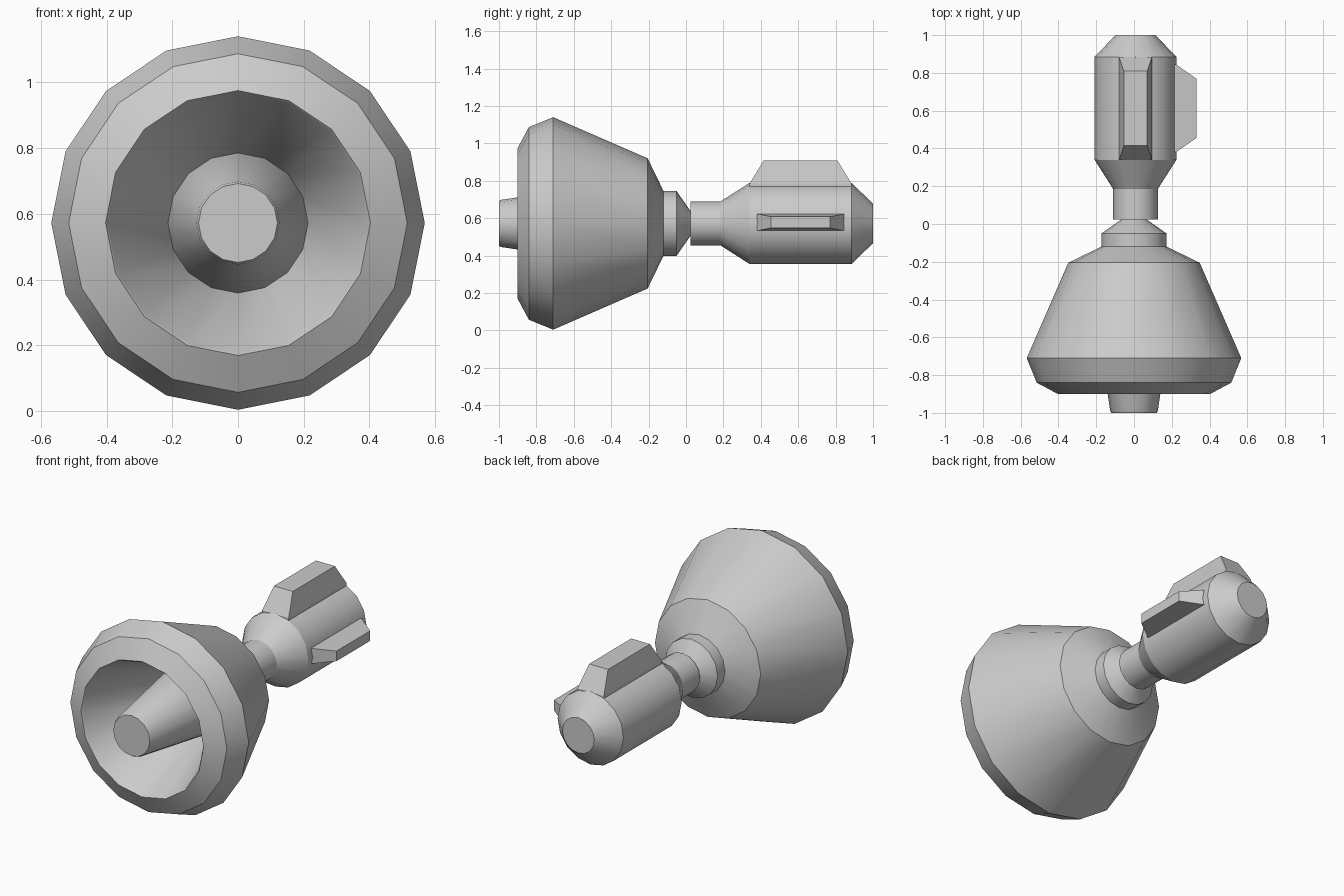
import bpy, bmesh, math

if "Cube" in bpy.data.objects:
    bpy.data.objects.remove(bpy.data.objects["Cube"])

SIDES = 16
AXIS_Z = 0.572


def finish(name, bm):
    bmesh.ops.recalc_face_normals(bm, faces=bm.faces)
    mesh = bpy.data.meshes.new(name)
    bm.to_mesh(mesh)
    bm.free()
    ob = bpy.data.objects.new(name, mesh)
    bpy.context.collection.objects.link(ob)
    return ob


def lathe(name, profile, cx=0.0):
    """Spin (y, radius) points around the y axis and cap both ends."""
    bm = bmesh.new()
    rings = []
    for y, r in profile:
        rings.append([bm.verts.new((cx + r * math.sin(2 * math.pi * i / SIDES), y,
                                    AXIS_Z + r * math.cos(2 * math.pi * i / SIDES)))
                      for i in range(SIDES)])
    for a, b in zip(rings, rings[1:]):
        for i in range(SIDES):
            j = (i + 1) % SIDES
            bm.faces.new((a[i], a[j], b[j], b[i]))
    bm.faces.new(rings[0])
    bm.faces.new(rings[-1])
    ob = finish(name, bm)
    bpy.ops.object.select_all(action='DESELECT')
    ob.select_set(True)
    bpy.context.view_layer.objects.active = ob
    bpy.ops.object.shade_smooth_by_angle(angle=math.radians(30))
    return ob


def fin(name, sections, place):
    """Tapered block from (height, half width, y start, y end) sections."""
    bm = bmesh.new()
    rings = [[bm.verts.new(place(w, y, h)) for w, y in
              ((-hw, y0), (hw, y0), (hw, y1), (-hw, y1))]
             for h, hw, y0, y1 in sections]
    for a, b in zip(rings, rings[1:]):
        for i in range(4):
            j = (i + 1) % 4
            bm.faces.new((a[i], a[j], b[j], b[i]))
    bm.faces.new(rings[0])
    bm.faces.new(rings[-1])
    return finish(name, bm)


# Bell: centre cone, hollow interior, rim, outer shell and rear collar
lathe("bell_with_centre_cone", [
    (-1.0, 0.12), (-0.99, 0.126), (-0.40, 0.213), (-0.89, 0.395),
    (-0.90, 0.403), (-0.84, 0.515), (-0.71, 0.568), (-0.205, 0.348),
    (-0.12, 0.173), (-0.05, 0.173), (0.025, 0.065)])

# Rear housing: neck, shoulder, barrel and chamfered end
HX = 0.008
lathe("rear_housing", [
    (0.025, 0.118), (0.185, 0.118), (0.34, 0.217), (0.885, 0.217),
    (0.985, 0.12), (1.0, 0.105)], HX)

# Fin on top of the housing
fin("top_fin", [(0.70, 0.087, 0.34, 0.885), (0.785, 0.087, 0.34, 0.885),
                (0.908, 0.062, 0.415, 0.81)],
    lambda w, y, h: (HX + w, y, h))

# Smaller fin on the right side
fin("side_fin", [(0.15, 0.045, 0.38, 0.845), (0.222, 0.045, 0.38, 0.845),
                 (0.33, 0.03, 0.455, 0.77)],
    lambda w, y, h: (h, y, 0.578 + w))
